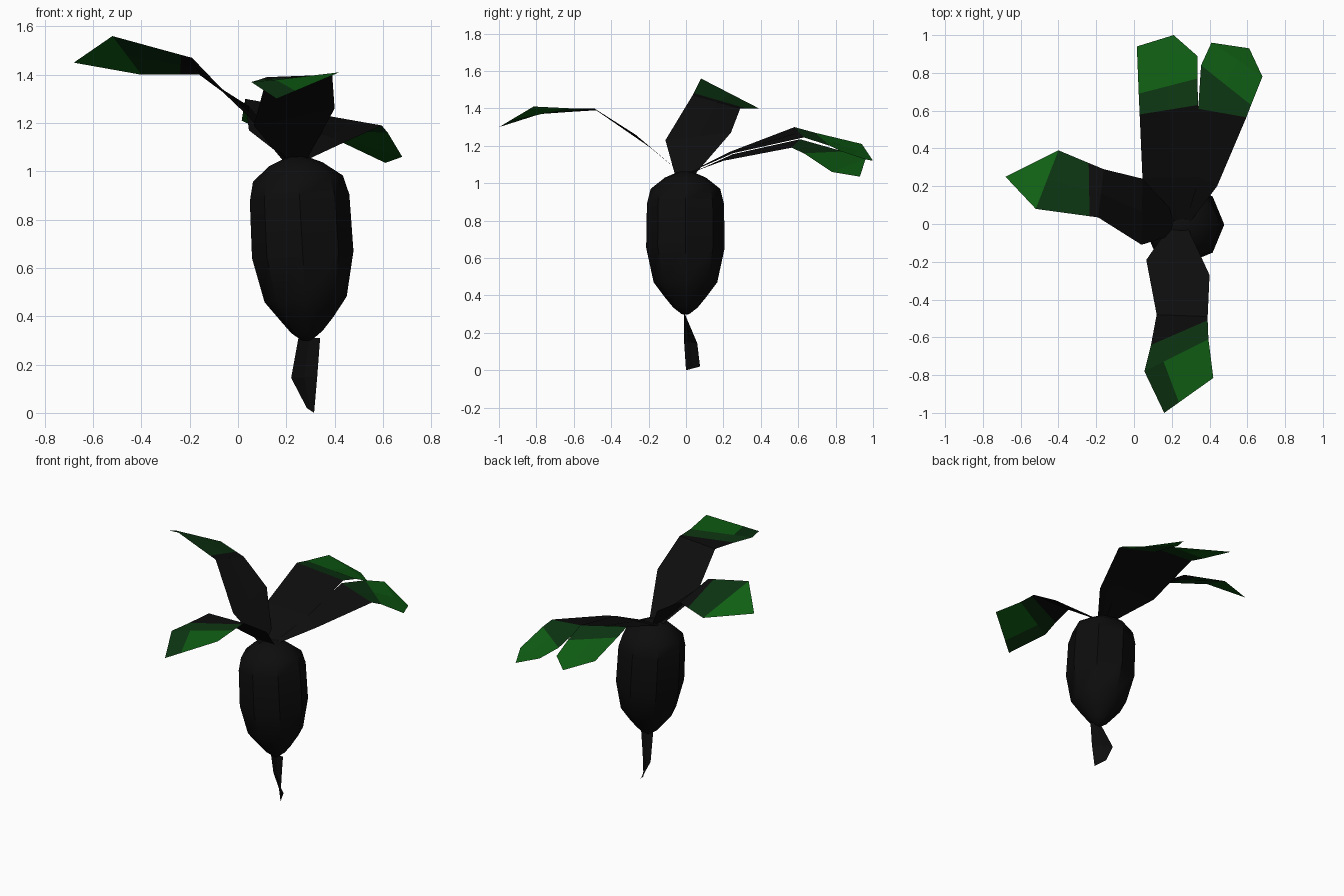
import bpy
import bmesh
from math import cos, sin, pi, radians
from mathutils import Vector

cube = bpy.data.objects.get("Cube")
if cube:
    bpy.data.objects.remove(cube, do_unlink=True)


def make_material(name, colour):
    material = bpy.data.materials.new(name)
    material.use_nodes = True
    material.diffuse_color = (*colour, 1)
    shader = next(n for n in material.node_tree.nodes if n.type == "BSDF_PRINCIPLED")
    shader.inputs["Base Color"].default_value = (*colour, 1)
    shader.inputs["Roughness"].default_value = 0.9
    return material


black = make_material("near black", (0.004, 0.004, 0.004))
dark_green = make_material("dark green", (0.004, 0.036, 0.006))
bright_green = make_material("bright green", (0.005, 0.115, 0.007))
BLACK, DARK, BRIGHT = range(3)


def finish(name, bm, materials):
    mesh = bpy.data.meshes.new(name)
    bm.to_mesh(mesh)
    bm.free()
    for material in materials:
        mesh.materials.append(material)
    obj = bpy.data.objects.new(name, mesh)
    bpy.context.collection.objects.link(obj)
    return obj


def bulb(name, profile, sides, tilt):
    """Loft slightly tilted rings of (height, radius, centre x)."""
    bm = bmesh.new()
    rings = []
    for height, radius, centre in profile:
        ring = []
        for i in range(sides):
            angle = 2 * pi * i / sides
            dx, dy = radius * cos(angle), radius * sin(angle)
            ring.append(bm.verts.new((centre + dx, dy - 0.003, height + tilt * dx)))
        rings.append(ring)
    for lower, upper in zip(rings, rings[1:]):
        for i in range(sides):
            j = (i + 1) % sides
            bm.faces.new((lower[i], lower[j], upper[j], upper[i]))
    bm.faces.new(rings[0][::-1])
    bm.faces.new(rings[-1])
    obj = finish(name, bm, [black])
    bpy.ops.object.select_all(action="DESELECT")
    obj.select_set(True)
    bpy.context.view_layer.objects.active = obj
    bpy.ops.object.shade_smooth_by_angle(angle=radians(40))


def leaf(name, rows, middle=0.5):
    """Fold a sheet across rows of (left edge, right edge, left colour, right colour).

    The two colours fill the strip from that row to the next one.
    """
    bm = bmesh.new()
    lines = []
    for left, right, *_ in rows:
        left, right = Vector(left), Vector(right)
        points = (left, left.lerp(right, middle), right)
        lines.append([bm.verts.new(p) for p in points])
    for row, near, far in zip(rows, lines, lines[1:]):
        for side in range(2):
            face = bm.faces.new((near[side], near[side + 1], far[side + 1], far[side]))
            face.material_index = row[2 + side]
    bmesh.ops.remove_doubles(bm, verts=bm.verts, dist=0.0005)
    bm.normal_update()
    if sum(f.normal.z * f.calc_area() for f in bm.faces) < 0:
        bmesh.ops.reverse_faces(bm, faces=bm.faces)
    finish(name, bm, [black, dark_green, bright_green])


# Bulbous body
bulb("body", [
    (0.30, 0.02, 0.285), (0.335, 0.065, 0.285), (0.39, 0.11, 0.285),
    (0.47, 0.17, 0.28), (0.655, 0.21, 0.268), (0.89, 0.206, 0.255),
    (0.97, 0.186, 0.248), (1.03, 0.11, 0.24), (1.06, 0.04, 0.24),
], sides=8, tilt=0.07)

# Thin tail under the body
leaf("tail_root", [
    ((0.25, -0.01, 0.31), (0.34, -0.01, 0.31), BLACK, BLACK),
    ((0.22, 0.06, 0.145), (0.328, -0.01, 0.15), BLACK, BLACK),
    ((0.285, 0.075, 0.02), (0.315, 0, 0), BLACK, BLACK),
])

# Leaf drooping towards the front
leaf("front_leaf", [
    ((0.19, -0.01, 1.04), (0.28, -0.01, 1.04), BLACK, BLACK),
    ((0.065, -0.19, 1.19), (0.4, -0.27, 1.26), BLACK, BLACK),
    ((0.12, -0.48, 1.39), (0.39, -0.49, 1.4), BLACK, BLACK),
    ((0.09, -0.64, 1.38), (0.39, -0.51, 1.4), DARK, DARK),
    ((0.055, -0.78, 1.37), (0.394, -0.61, 1.4), DARK, BRIGHT),
    ((0.16, -1, 1.3), (0.42, -0.815, 1.41), DARK, DARK),
], middle=0.3)

# Two overlapping leaves at the back
leaf("back_right_leaf", [
    ((0.2, 0, 1.05), (0.27, 0, 1.05), BLACK, BLACK),
    ((0.045, 0.24, 1.17), (0.35, 0.25, 1.16), BLACK, BLACK),
    ((0.03, 0.58, 1.3), (0.34, 0.63, 1.245), DARK, DARK),
    ((0.025, 0.69, 1.27), (0.335, 0.77, 1.2), BRIGHT, BRIGHT),
    ((0.015, 0.94, 1.21), (0.335, 0.89, 1.14), BRIGHT, BRIGHT),
    ((0.21, 1, 1.12), (0.21, 1, 1.12), BRIGHT, BRIGHT),
])
leaf("back_left_leaf", [
    ((0.24, 0.02, 1.05), (0.29, 0, 1.05), BLACK, BLACK),
    ((0.34, 0.25, 1.155), (0.44, 0.2, 1.12), BLACK, BLACK),
    ((0.34, 0.61, 1.235), (0.595, 0.565, 1.19), DARK, DARK),
    ((0.355, 0.84, 1.17), (0.62, 0.63, 1.16), BRIGHT, BRIGHT),
    ((0.41, 0.96, 1.13), (0.68, 0.78, 1.06), BRIGHT, BRIGHT),
    ((0.61, 0.93, 1.035), (0.61, 0.93, 1.035), BRIGHT, BRIGHT),
])

# Tall leaf reaching out to the right
leaf("right_leaf", [
    ((0.2, -0.06, 1.05), (0.22, 0.05, 1.05), BLACK, BLACK),
    ((0.04, -0.11, 1.23), (0.045, 0.24, 1.27), BLACK, BLACK),
    ((-0.19, 0.035, 1.47), (-0.16, 0.29, 1.4), BLACK, BLACK),
    ((-0.235, 0.041, 1.482), (-0.24, 0.323, 1.4), DARK, DARK),
    ((-0.52, 0.08, 1.56), (-0.4, 0.39, 1.4), BRIGHT, BRIGHT),
    ((-0.68, 0.25, 1.45), (-0.68, 0.25, 1.45), BRIGHT, BRIGHT),
])
